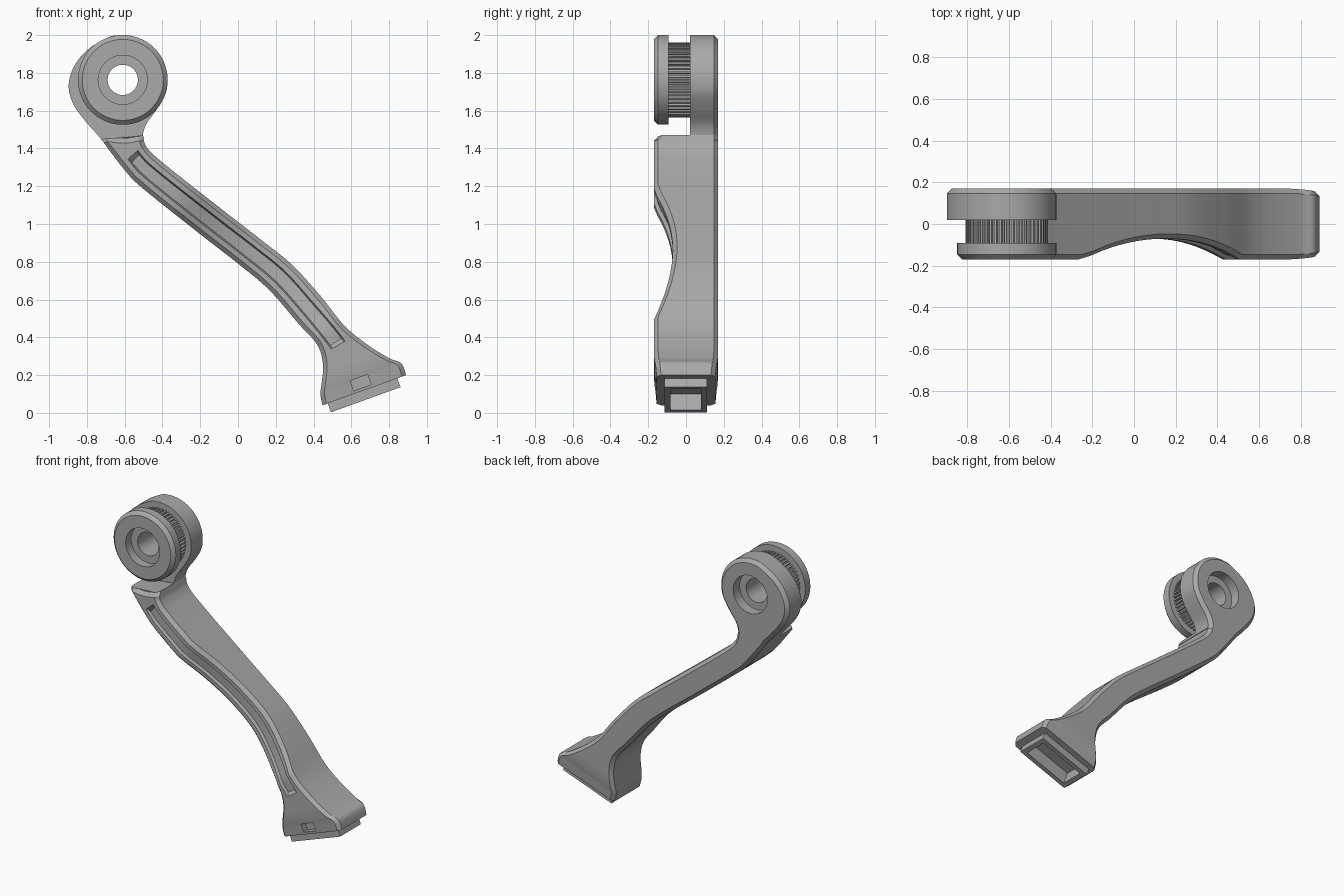
import bpy, bmesh, math
from mathutils import Vector, Matrix

if "Cube" in bpy.data.objects:
    bpy.data.objects.remove(bpy.data.objects["Cube"], do_unlink=True)

grey = bpy.data.materials.new("satin grey")
grey.use_nodes = True
grey.diffuse_color = (0.4, 0.4, 0.4, 1)
grey.node_tree.nodes["Principled BSDF"].inputs["Base Color"].default_value = (0.4, 0.4, 0.4, 1)

JOINT = Vector((-0.61, 1.763))     # pivot axis in x, z
HALF = 0.17                        # half thickness
CH = 0.023                         # chamfer


def finish(bm, name):
    bmesh.ops.recalc_face_normals(bm, faces=bm.faces)
    mesh = bpy.data.meshes.new(name)
    bm.to_mesh(mesh)
    bm.free()
    mesh.materials.append(grey)
    ob = bpy.data.objects.new(name, mesh)
    bpy.context.collection.objects.link(ob)
    return ob


def smooth(ob):
    bpy.ops.object.select_all(action='DESELECT')
    ob.select_set(True)
    bpy.context.view_layer.objects.active = ob
    bpy.ops.object.shade_smooth_by_angle(angle=math.radians(28))


def boolean(ob, tool, op):
    mod = ob.modifiers.new("cut", 'BOOLEAN')
    mod.operation, mod.solver, mod.object = op, 'EXACT', tool
    bpy.context.view_layer.objects.active = ob
    bpy.ops.object.modifier_apply(modifier=mod.name)
    bpy.data.objects.remove(tool, do_unlink=True)


def spline(pts, s):
    """Point on a Catmull-Rom curve at parameter s."""
    i = min(int(s), len(pts) - 2)
    t = s - i
    p = [Vector(pts[max(0, min(len(pts) - 1, i + k))]) for k in (-1, 0, 1, 2)]
    return 0.5 * (2 * p[1] + (p[2] - p[0]) * t + (2 * p[0] - 5 * p[1] + 4 * p[2] - p[3]) * t ** 2
                  + (3 * p[1] - p[0] - 3 * p[2] + p[3]) * t ** 3)


def bridge(bm, rings, close=False):
    pairs = list(zip(rings, rings[1:])) + ([(rings[-1], rings[0])] if close else [])
    for a, b in pairs:
        n = len(a)
        for i in range(n):
            bm.faces.new((a[i], a[(i + 1) % n], b[(i + 1) % n], b[i]))


def ring(bm, r, y, n=72):
    return [bm.verts.new((JOINT.x + r * math.cos(math.tau * i / n), y,
                          JOINT.y + r * math.sin(math.tau * i / n))) for i in range(n)]


def cylinder(r, y0, y1):
    bm = bmesh.new()
    rings = [ring(bm, r, y0), ring(bm, r, y1)]
    bridge(bm, rings)
    for k in rings:
        bm.faces.new(k)
    return finish(bm, "bore_cutter")


# Arm edges: matching points on the lower and upper side
LOWER = [(-.725, 1.45), (-.60, 1.285), (-.50, 1.185), (-.2, .946), (.007, .785), (.166, .65),
         (.325, .467), (.42, .36), (.45, .255), (.442, .15), (.436, .1), (.447, .04)]
UPPER = [(-.505, 1.475), (-.485, 1.41), (-.40, 1.326), (-.09, 1.081), (.12, .918), (.285, .785),
         (.44, .615), (.56, .465), (.68, .365), (.80, .29), (.865, .262), (.89, .2)]
AXIS = Vector((.78, -.626))
SCOOP = Vector((.12, .82))


def scoop_depth(p):
    a = abs((p - SCOOP).dot(AXIS))
    reach, deep = 0.505, 0.1
    rad = (reach ** 2 + deep ** 2) / (2 * deep)
    return math.sqrt(rad ** 2 - a ** 2) - (rad - deep) if a < reach else 0


# Arm: chamfered section with a front groove, swept from neck to foot
bm = bmesh.new()
rings = []
steps = 6
for k in range(11 * steps + 1):
    s = k / steps
    lo, up = spline(LOWER, s), spline(UPPER, s)
    w = (up - lo).length
    m, g = w / 2, 0.035 + 0.001 * s
    d = 0.02 if 0.95 < s < 7.4 else 0
    front = HALF - 0.015 * max(0, s - 8.6) / 2.4
    back = front
    if k == 0:
        front -= CH
    clear = 0.31 if k == 0 else 0.335
    section = [(0, -1, CH), (CH, -1, 0), (m - g, -1, 0), (m - g + .008, -1, d),
               (m + g - .008, -1, d), (m + g, -1, 0), (w - CH, -1, 0), (w, -1, CH),
               (w, 1, CH), (w - CH, 1, 0), (CH, 1, 0), (0, 1, CH)]
    verts = []
    for t, side, drop in section:
        p = lo.lerp(up, t / w)
        out = p - JOINT
        if out.length < clear:
            p = JOINT + out.normalized() * clear
        y = -front + drop + scoop_depth(p) if side < 0 else back - drop
        verts.append(bm.verts.new((p.x, y, p.y)))
    rings.append(verts)
bridge(bm, rings)
bm.faces.new(rings[0])
bm.faces.new(rings[-1])
arm = finish(bm, "arm")

# Foot: plug, socket and latch window, placed along the sloping sole
sole = Vector(LOWER[-1])
along = (Vector(UPPER[-1]) - sole).normalized()
rise = Vector((-along.y, along.x))


def foot_box(name, a0, a1, y0, y1, h0, h1):
    bm = bmesh.new()
    bmesh.ops.create_cube(bm, size=1)
    for v in bm.verts:
        p = sole + along * (a0 if v.co.x < 0 else a1) + rise * (h0 if v.co.z < 0 else h1)
        v.co = (p.x, y0 if v.co.y < 0 else y1, p.y)
    return finish(bm, name)


boolean(arm, foot_box("plug", .03, .422, -.115, .112, -.05, .02), 'UNION')
boolean(arm, foot_box("socket", .062, .39, -.083, .08, -.1, .04), 'DIFFERENCE')
boolean(arm, foot_box("latch_window", .182, .28, -.3, -.115, .016, .072), 'DIFFERENCE')
smooth(arm)

# Rear head: lobe around the pivot running down into the neck
path = [UPPER[1], (-.505, 1.45), (-.488, 1.525), (-.43, 1.607)]
for deg in range(-20, 111, 13):
    a = math.radians(deg)
    path.append(tuple(JOINT + 0.2375 * Vector((math.cos(a), math.sin(a)))))
path += [(-.80, 1.92), (-.87, 1.83), (-.897, 1.73), (-.87, 1.63), (-.80, 1.535), LOWER[0], LOWER[1]]
outline = [spline(path, k / 4) for k in range(4 * (len(path) - 1) + 1)]
bm = bmesh.new()
a = [bm.verts.new((p.x, 0.02, p.y)) for p in outline]
b = [bm.verts.new((p.x, HALF - CH, p.y)) for p in outline]
bridge(bm, [a, b])
bm.faces.new(a)
cap = bm.faces.new(b)
bmesh.ops.recalc_face_normals(bm, faces=bm.faces)
bmesh.ops.inset_region(bm, faces=[cap], thickness=CH, depth=0)
for v in cap.verts:
    v.co.y = HALF
head = finish(bm, "rear_head")
boolean(head, cylinder(0.08, -0.1, 0.3), 'DIFFERENCE')
boolean(head, cylinder(0.13, 0.1, 0.3), 'DIFFERENCE')
smooth(head)

# Front disc: turned profile with a counterbore
bm = bmesh.new()
turned = [(.08, -.092), (.2375, -.092), (.2375, -HALF + CH), (.2375 - CH, -HALF),
          (.13, -HALF), (.13, -.11), (.08, -.11)]
bridge(bm, [ring(bm, r, y) for r, y in turned], close=True)
smooth(finish(bm, "front_disc"))

# Toothed hub between disc and head
bm = bmesh.new()
teeth = 50
gear = []
for y in (-.095, .022):
    loop = []
    for i in range(teeth):
        for off, r in ((.05, .182), (.4, .182), (.5, .198), (.95, .198)):
            ang = math.tau * (i + off) / teeth
            loop.append(bm.verts.new((JOINT.x + r * math.cos(ang), y, JOINT.y + r * math.sin(ang))))
    gear.append(loop)
bridge(bm, gear)
finish(bm, "toothed_hub")

# Sleeve lining the bore
bm = bmesh.new()
bridge(bm, [ring(bm, r, y) for r, y in ((.08, -.1), (.1, -.1), (.1, .022), (.08, .022))], close=True)
smooth(finish(bm, "bore_sleeve"))
